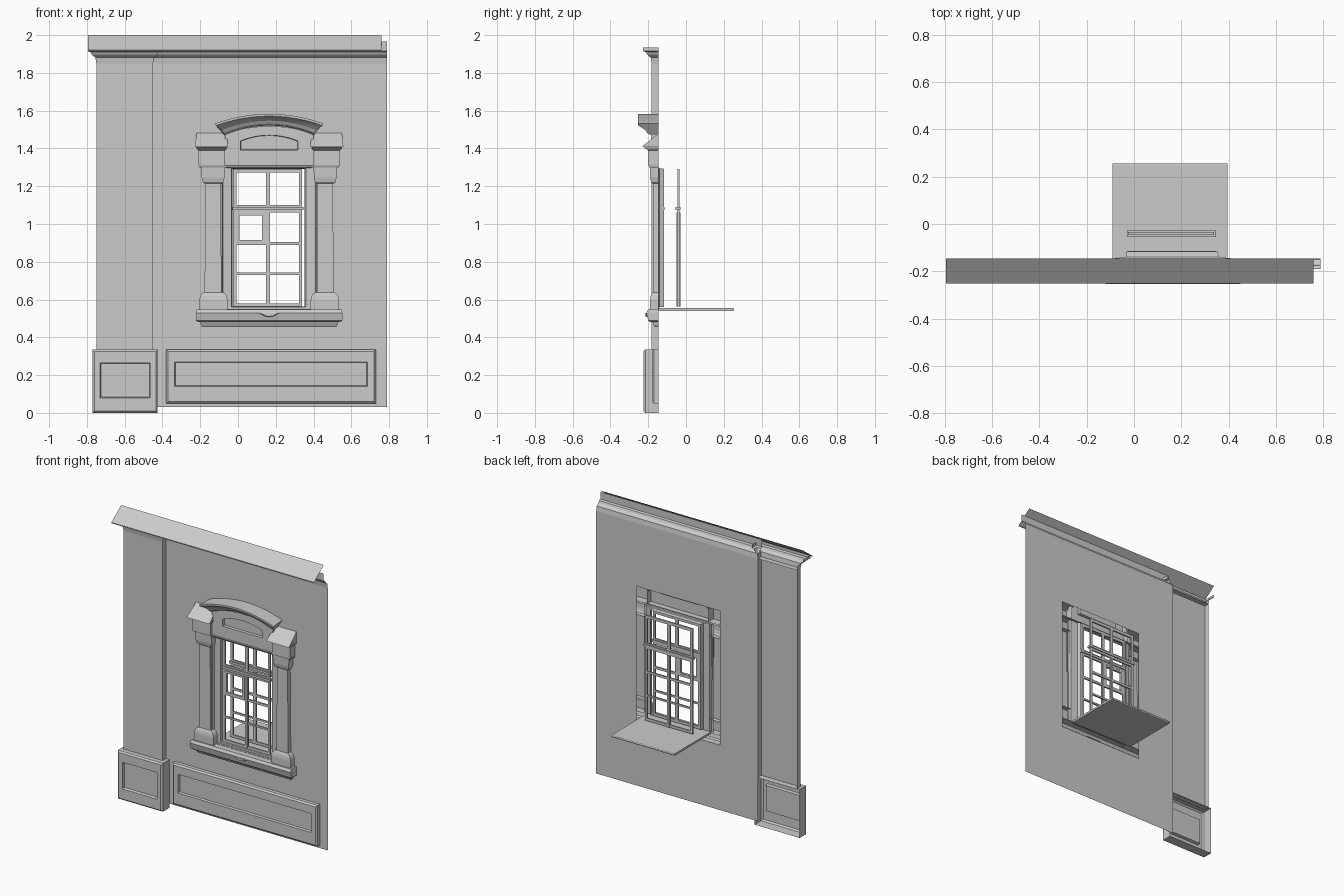
import bpy, bmesh, math
from mathutils import Vector

cube = bpy.data.objects.get("Cube")
if cube:
    bpy.data.objects.remove(cube, do_unlink=True)

stone = bpy.data.materials.new("plain grey")
stone.use_nodes = True
GREY = (0.6, 0.6, 0.6, 1)
stone.diffuse_color = GREY
stone.node_tree.nodes["Principled BSDF"].inputs["Base Color"].default_value = GREY

WALL = -0.145      # wall plane
MID = 0.165        # centre line of the window


def finish(name, bm):
    bmesh.ops.recalc_face_normals(bm, faces=bm.faces)
    mesh = bpy.data.meshes.new(name)
    bm.to_mesh(mesh)
    bm.free()
    mesh.materials.append(stone)
    ob = bpy.data.objects.new(name, mesh)
    bpy.context.collection.objects.link(ob)
    return ob


def loft(name, loops, closed=True, first=False, last=False):
    """Bridge loops of equal length, optionally capping the ends."""
    bm = bmesh.new()
    rows = [[bm.verts.new(p) for p in loop] for loop in loops]
    n = len(rows[0])
    for a, b in zip(rows, rows[1:]):
        for i in range(n if closed else n - 1):
            j = (i + 1) % n
            bm.faces.new((a[i], a[j], b[j], b[i]))
    if first:
        bm.faces.new(rows[0])
    if last:
        bm.faces.new(rows[-1])
    return finish(name, bm)


def rect(x0, x1, z0, z1, y):
    return [(x0, y, z0), (x1, y, z0), (x1, y, z1), (x0, y, z1)]


def inset(r, d, y):
    """Rectangle (x0, x1, z0, z1) shrunk by d at depth y."""
    return rect(r[0] + d, r[1] - d, r[2] + d, r[3] - d, y)


def stack(name, sections):
    """Open-backed block made of (z, half width, front y) around x = cx."""
    def build(cx, label):
        loops = [[(cx - w, WALL, z), (cx - w, y, z), (cx + w, y, z), (cx + w, WALL, z)]
                 for z, w, y in sections]
        return loft(label, loops, closed=False, first=True, last=True)
    return lambda cx, label=name: build(cx, label)


def box(bm, x0, x1, y0, y1, z0, z1):
    v = [bm.verts.new((x, y, z)) for x in (x0, x1) for y in (y0, y1) for z in (z0, z1)]
    for f in ((0, 1, 3, 2), (4, 6, 7, 5), (0, 4, 5, 1), (2, 3, 7, 6), (0, 2, 6, 4), (1, 5, 7, 3)):
        bm.faces.new([v[i] for i in f])


def moulding(name, path, profile):
    """Sweep (offset, z) along a plan path with mitred corners."""
    pts = [Vector(p) for p in path]
    normals = []
    for a, b in zip(pts, pts[1:]):
        d = (b - a).normalized()
        normals.append(Vector((d.y, -d.x)))
    mitres = [normals[0]]
    for a, b in zip(normals, normals[1:]):
        mitres.append((a + b) / (1 + a.dot(b)))
    mitres.append(normals[-1])
    loops = [[(p.x + m.x * o, p.y + m.y * o, z) for o, z in profile]
             for p, m in zip(pts, mitres)]
    return loft(name, loops, closed=False)


# Wall with its window opening
loft("wall", [rect(-0.45, 0.79, 0.03, 1.85, WALL), rect(-0.16, 0.48, 0.48, 1.41, WALL)])

# Pilaster shaft and panelled pedestal
stack("pilaster", [(0.33, 0.15, -0.182), (1.85, 0.15, -0.182)])(-0.6)


def panel(name, r, front, inner, depth):
    """Raised slab with softened edges and a sunken field."""
    x0, x1, z0, z1 = inner
    return loft(name, [inset(r, 0, WALL), inset(r, 0, front + 0.01),
                       inset(r, 0.01, front), rect(x0, x1, z0, z1, front),
                       inset(inner, 0.004, front + depth)], last=True)


panel("pilaster_pedestal", (-0.77, -0.425, 0.0, 0.335), -0.225, (-0.73, -0.465, 0.08, 0.265), 0.02)
panel("apron_panel", (-0.38, 0.73, 0.05, 0.335), -0.18, (-0.335, 0.685, 0.14, 0.27), 0.015)

# Main cornice, broken forward round the pilaster, with a sloping metal cover
crown = [(0.0, 1.85), (0.005, 1.882), (0.014, 1.888), (0.024, 1.897), (0.03, 1.91), (0.045, 1.915)]
moulding("wall_cornice", [(-0.45, WALL), (0.79, WALL)], crown + [(0.045, 1.965)])
moulding("pilaster_cornice", [(-0.75, WALL), (-0.75, -0.182), (-0.45, -0.182), (-0.45, WALL)],
         crown + [(0.045, 1.935)])
loft("cornice_cover", [[(-0.795, -0.252, 1.915), (0.76, -0.252, 1.915)],
                       [(-0.795, -0.252, 1.921), (0.76, -0.252, 1.921)],
                       [(-0.795, WALL, 2.0), (0.76, WALL, 2.0)]], closed=False)

# Window sill and the moulding below it
stack("outer_sill", [(0.48, 0.375, -0.19), (0.488, 0.387, -0.2), (0.53, 0.387, -0.21),
                     (0.548, 0.383, -0.2)])(MID)
stack("sill_moulding", [(0.455, 0.355, -0.165), (0.468, 0.362, -0.172), (0.48, 0.364, -0.178)])(MID)
loft("sill_ornament", [[(MID + x * s, y, 0.522 + z * s) for x, z in
                        ((-0.06, 0.008), (-0.025, -0.01), (0, -0.014), (0.025, -0.01), (0.06, 0.008))]
                       for s, y in ((1, -0.205), (0.8, -0.214))], last=True)

# Flanking columns
base = stack("column_base", [(0.545, 0.075, -0.19), (0.598, 0.075, -0.19), (0.618, 0.07, -0.187),
                             (0.632, 0.06, -0.182), (0.638, 0.05, -0.177)])
shaft = stack("column_shaft", [(0.638, 0.045, -0.176), (1.218, 0.04, -0.174)])
capital = stack("column_capital", [(1.215, 0.046, -0.178), (1.222, 0.054, -0.185),
                                   (1.245, 0.06, -0.19), (1.3, 0.062, -0.192)])

# End blocks of the entablature with small sloping covers
block = stack("end_block", [(1.31, 0.07, -0.2), (1.39, 0.07, -0.2), (1.398, 0.078, -0.212),
                            (1.412, 0.084, -0.23)])
for side, sign in (("right", -1), ("left", 1)):
    base(MID + sign * 0.295, side + "_column_base")
    shaft(MID + sign * 0.297, side + "_column_shaft")
    capital(MID + sign * 0.297, side + "_column_capital")
    cx = MID + sign * 0.305
    block(cx, side + "_end_block")
    w0, w1 = 0.088, 0.08
    loft(side + "_block_cover", [[(cx - w0, -0.238, 1.408), (cx + w0, -0.238, 1.408)],
                                 [(cx - w1, WALL, 1.482), (cx + w1, WALL, 1.482)]], closed=False)
    # Cheek closing the space under the cover
    for e in (-w1, w1):
        loft(side + "_block_cheek", [[(cx + e, WALL, 1.41), (cx + e, -0.23, 1.41)],
                                     [(cx + e, WALL, 1.48), (cx + e, -0.227, 1.415)]], closed=False)
stack("architrave", [(1.3, 0.368, -0.192), (1.312, 0.372, -0.198)])(MID)

# Arched frieze with a sunken field
STEPS = 16


def arched(half, z0, spring, rise, y):
    top = [(MID + half * t, y, spring + rise * (1 - t * t))
           for t in (1 - 2 * i / STEPS for i in range(STEPS + 1))]
    return [(MID - half, y, z0), (MID + half, y, z0)] + top


loft("arched_frieze", [arched(0.235, 1.312, 1.478, 0.04, WALL), arched(0.235, 1.312, 1.478, 0.04, -0.186),
                       arched(0.152, 1.392, 1.44, 0.03, -0.186), arched(0.15, 1.394, 1.438, 0.03, -0.168)],
     last=True)

# Curved pediment: (half width, drop, y) for each edge of its moulding
edges = [(0.275, 0, WALL), (0.285, 0, -0.254), (0.283, 0.012, -0.254), (0.268, 0.022, -0.235),
         (0.25, 0.036, -0.215), (0.242, 0.052, -0.205), (0.238, 0.062, -0.186), (0.238, 0.062, WALL)]
loft("curved_pediment", [[(MID + h * t, y, 1.583 - drop - 0.05 * t * t) for h, drop, y in edges]
                         for t in (2 * i / STEPS - 1 for i in range(STEPS + 1))],
     first=True, last=True)

# Splayed reveal round the window
loft("window_reveal", [rect(-0.1, 0.43, 0.545, 1.305, -0.16), rect(-0.085, 0.415, 0.55, 1.3, -0.16),
                       rect(-0.08, 0.41, 0.55, 1.3, -0.145), rect(-0.035, 0.36, 0.56, 1.295, -0.14),
                       rect(-0.03, 0.352, 0.562, 1.292, -0.116)])


# Outer and inner glazing frames
def window(name, y, vent):
    bm = bmesh.new()
    x0, x1, z0, z1 = -0.026, 0.338, 0.562, 1.292
    d = 0.006
    for a, b in ((x0, -0.008), (0.147, 0.169), (0.322, x1)):
        box(bm, a, b, y - d, y + d, z0, z1)
    for a, b in ((z0, 0.58), (0.73, 0.742), (0.89, 0.906), (1.06, 1.1), (1.272, z1)):
        box(bm, x0, x1, y - d * 0.9, y + d * 0.9, a, b)
    box(bm, x0 - 0.004, x1 + 0.008, y - 0.015, y + 0.012, 1.075, 1.09)
    box(bm, 0.152, 0.164, y - 0.01, y + 0.01, z0, 1.06)
    if vent:
        for a, b in ((-0.008, 0.008), (0.128, 0.147)):
            box(bm, a, b, y - 0.012, y + 0.005, 0.896, 1.06)
        for a, b in ((0.896, 0.914), (1.046, 1.06)):
            box(bm, -0.008, 0.147, y - 0.011, y + 0.004, a, b)
    return finish(name, bm)


window("outer_window", -0.126, True)
window("inner_window", -0.04, False)

# Inside window board
bm = bmesh.new()
box(bm, -0.09, 0.395, WALL, 0.255, 0.54, 0.554)
bmesh.ops.bevel(bm, geom=[e for e in bm.edges if all(v.co.y > 0 for v in e.verts)
                          and abs(e.verts[0].co.x - e.verts[1].co.x) > 0.1],
                offset=0.005, segments=3, affect='EDGES', profile=0.5)
finish("window_board", bm)
